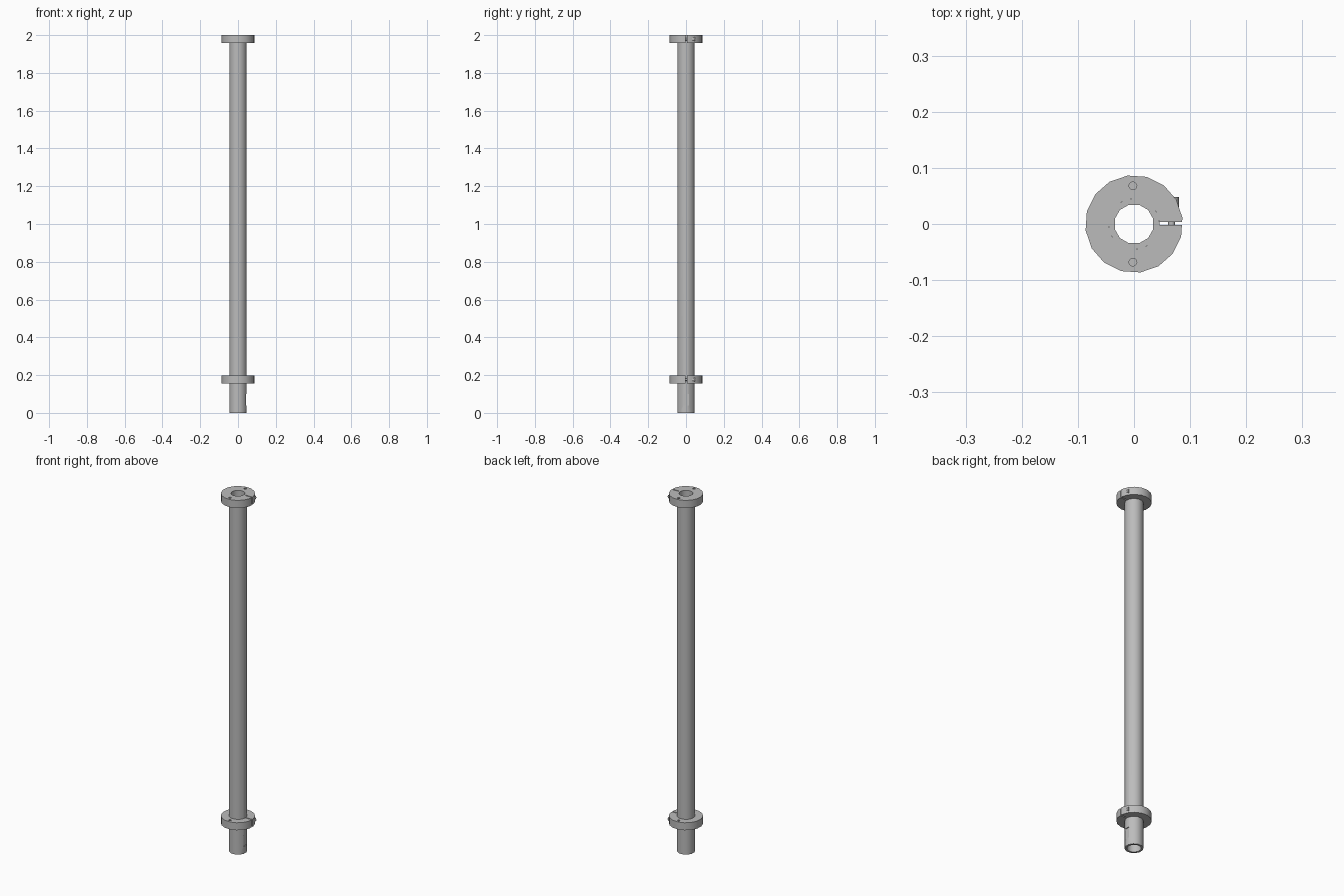
import bpy
import bmesh
from math import radians, cos, sin, pi

cube = bpy.data.objects.get("Cube")
if cube:
    bpy.data.objects.remove(cube, do_unlink=True)


def make_material(name, value):
    mat = bpy.data.materials.new(name)
    mat.use_nodes = True
    colour = (value, value, value, 1)
    mat.diffuse_color = colour
    mat.node_tree.nodes["Principled BSDF"].inputs["Base Color"].default_value = colour
    return mat


steel = make_material("plain grey metal", 0.5)


def ring(name, outer, inner, low, high, sides, turn):
    """Hollow cylinder standing along z."""
    bm = bmesh.new()
    loops = []
    for radius, z in ((outer, low), (outer, high), (inner, high), (inner, low)):
        loops.append([bm.verts.new((radius * cos(turn + 2 * pi * i / sides),
                                    radius * sin(turn + 2 * pi * i / sides), z))
                      for i in range(sides)])
    for k in range(4):
        a, b = loops[k], loops[(k + 1) % 4]
        for i in range(sides):
            j = (i + 1) % sides
            bm.faces.new((a[i], a[j], b[j], b[i]))
    bmesh.ops.recalc_face_normals(bm, faces=bm.faces)
    mesh = bpy.data.meshes.new(name)
    bm.to_mesh(mesh)
    bm.free()
    obj = bpy.data.objects.new(name, mesh)
    bpy.context.collection.objects.link(obj)
    obj.data.materials.append(steel)
    return obj


def box(name, location, size):
    bpy.ops.mesh.primitive_cube_add(size=1, location=location)
    obj = bpy.context.object
    obj.name = name
    obj.scale = size
    return obj


def rod(name, location, radius, length, sides=12, along_y=False):
    bpy.ops.mesh.primitive_cylinder_add(
        vertices=sides, radius=radius, depth=length, location=location,
        rotation=(pi / 2 if along_y else 0, 0, 0))
    obj = bpy.context.object
    obj.name = name
    obj.data.materials.append(steel)
    return obj


def activate(obj):
    bpy.ops.object.select_all(action='DESELECT')
    obj.select_set(True)
    bpy.context.view_layer.objects.active = obj


def cut(target, cutter):
    cutter.hide_render = True
    mod = target.modifiers.new("cut", 'BOOLEAN')
    mod.operation = 'DIFFERENCE'
    mod.solver = 'EXACT'
    mod.object = cutter
    activate(target)
    bpy.ops.object.modifier_apply(modifier=mod.name)
    bpy.data.objects.remove(cutter, do_unlink=True)


def smooth(obj, angle):
    activate(obj)
    bpy.ops.object.shade_smooth_by_angle(angle=radians(angle))


# Long hollow shaft with a shallow flat near its foot
shaft = ring("shaft", 0.0465, 0.0355, 0, 2, 12, radians(15))
cut(shaft, box("flat_cutter", (0.05, 0, 0.07), (0.018, 0.03, 0.06)))
smooth(shaft, 35)


def clamp_collar(prefix, low, high):
    mid = (low + high) / 2
    collar = ring(prefix + "_collar", 0.087, 0.0455, low, high, 16, radians(7.5))
    # Clamping slit
    cut(collar, box("slit_cutter", (0.07, 0.001, mid), (0.05, 0.006, 0.1)))
    # Blind holes in the top face
    for side in (-1, 1):
        cut(collar, rod("hole_cutter", (-0.002, side * 0.068, high), 0.007, 0.03))
    smooth(collar, 30)
    # Clamping screw across the slit, with its head standing proud
    smooth(rod(prefix + "_screw", (0.067, 0.01, mid), 0.006, 0.06, along_y=True), 35)
    smooth(rod(prefix + "_screw_head", (0.068, 0.039, mid), 0.012, 0.018, along_y=True), 35)


clamp_collar("lower", 0.155, 0.197)
clamp_collar("upper", 1.957, 2.0)
